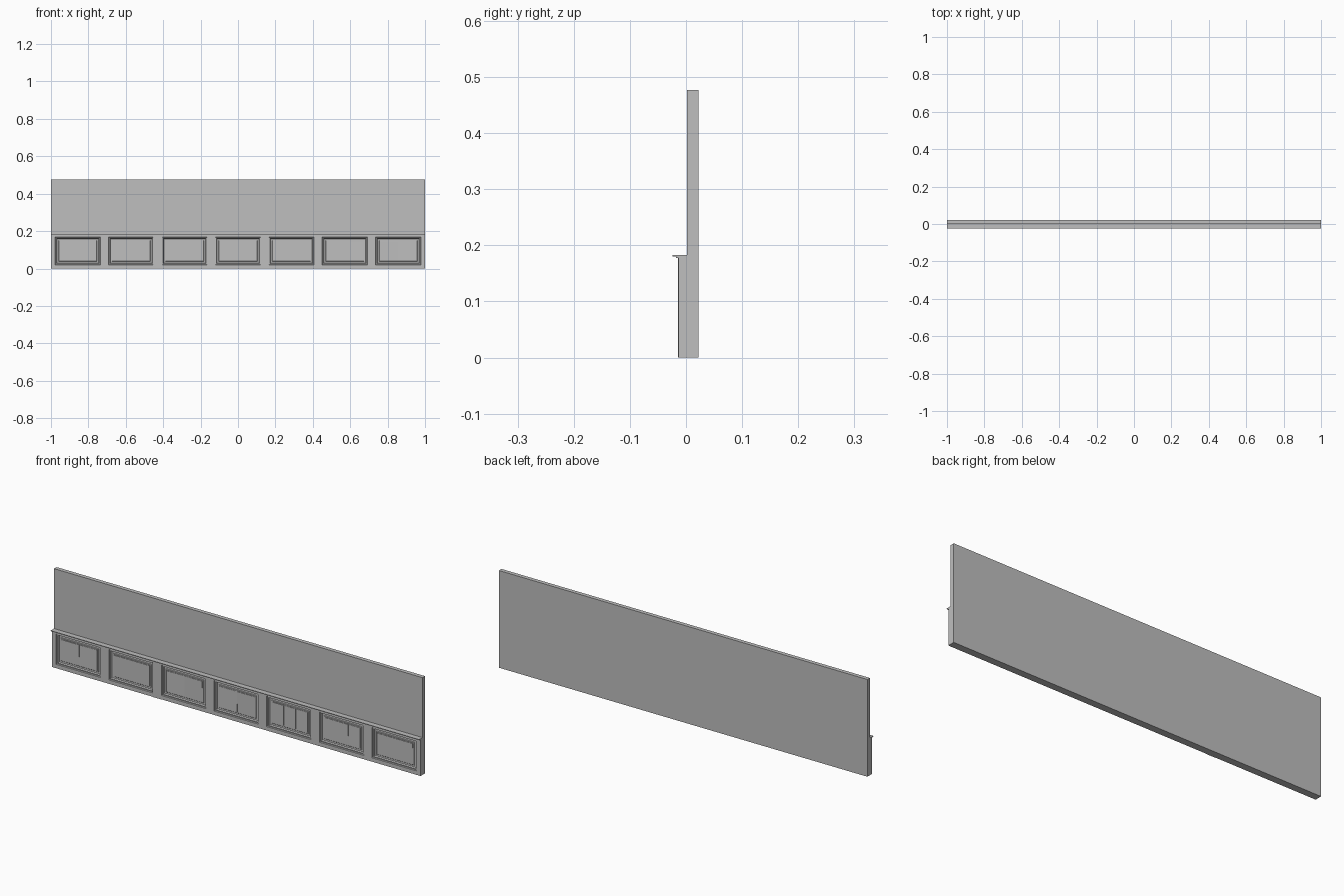
import bpy
import bmesh
import random

random.seed(4)
if "Cube" in bpy.data.objects:
    bpy.data.objects.remove(bpy.data.objects["Cube"], do_unlink=True)

# Single flat grey for the whole wall
grey = bpy.data.materials.new("wall_grey")
grey.use_nodes = True
colour = (0.52, 0.52, 0.52, 1)
grey.diffuse_color = colour
grey.node_tree.nodes["Principled BSDF"].inputs["Base Color"].default_value = colour


def finish(name, bm):
    bmesh.ops.recalc_face_normals(bm, faces=bm.faces)
    mesh = bpy.data.meshes.new(name)
    bm.to_mesh(mesh)
    bm.free()
    mesh.materials.append(grey)
    obj = bpy.data.objects.new(name, mesh)
    bpy.context.collection.objects.link(obj)
    return obj


def box(name, x0, x1, y0, y1, z0, z1):
    bm = bmesh.new()
    bmesh.ops.create_cube(bm, size=1)
    for v in bm.verts:
        v.co.x = x0 if v.co.x < 0 else x1
        v.co.y = y0 if v.co.y < 0 else y1
        v.co.z = z0 if v.co.z < 0 else z1
    return finish(name, bm)


def extrude_profile(name, profile):
    """Run a y-z profile along the whole wall."""
    bm = bmesh.new()
    face = bm.faces.new([bm.verts.new((-1, y, z)) for y, z in profile])
    moved = bmesh.ops.extrude_face_region(bm, geom=[face])["geom"]
    for v in moved:
        if isinstance(v, bmesh.types.BMVert):
            v.co.x = 1
    return finish(name, bm)


def stepped_panel(name, cx, half, z0, z1, steps):
    """Concentric rectangles, each an (inset, depth) step, closed in the middle."""
    bm = bmesh.new()
    rings = []
    for inset, y in steps:
        w = half - inset
        rings.append([bm.verts.new((cx + sx * w, y, z)) for sx, z in (
            (-1, z0 + inset), (1, z0 + inset), (1, z1 - inset), (-1, z1 - inset))])
    for a, b in zip(rings, rings[1:]):
        for i in range(4):
            j = (i + 1) % 4
            bm.faces.new((a[i], a[j], b[j], b[i]))
    bm.faces.new(rings[-1])
    obj = finish(name, bm)
    # Panels face the front
    for poly in obj.data.polygons:
        if poly.normal.y > 0.1:
            obj.data.flip_normals()
            break
    return obj


BACK, FACE = 0.002, -0.013
COUNT, HALF = 7, 0.121
PITCH = 2 / COUNT
LOW, HIGH, TOP = 0.019, 0.169, 0.18

# Plain wall slab
box("wall_slab", -1, 1, BACK, 0.022, 0, 0.477)

# Wainscot rails
box("bottom_rail", -1, 1, FACE, BACK, 0, LOW)
box("top_rail", -1, 1, FACE, BACK, HIGH, TOP)

# Stiles between the panel openings
centres = [-1 + PITCH * (i + 0.5) for i in range(COUNT)]
edges = [-1] + [c + s * HALF for c in centres for s in (-1, 1)] + [1]
for i in range(0, len(edges), 2):
    box(f"stile_{i // 2}", edges[i], edges[i + 1], FACE, BACK, LOW, HIGH)

# Cover strip on the second stile
box("cover_strip", -0.455, -0.405, FACE - 0.0015, FACE, 0, TOP)

# Ledge on top with a small moulding beneath
extrude_profile("ledge", [(BACK, 0.179), (FACE, 0.177), (-0.018, 0.177),
                          (-0.018, 0.18), (-0.024, 0.18), (-0.024, 0.183),
                          (BACK, 0.183)])

# Recessed panels with moulded rims and loose vertical boards
steps = [(0, FACE), (0.002, -0.008), (0.007, -0.0085), (0.010, -0.002),
         (0.018, -0.002), (0.020, -0.004)]
board_splits = [2, 1, 2, 2, 3, 3, 2]
for n, (cx, count) in enumerate(zip(centres, board_splits)):
    stepped_panel(f"panel_{n}", cx, HALF, LOW, HIGH, steps)
    x0, width = cx - HALF + 0.024, 2 * (HALF - 0.024)
    for b in range(count):
        board = box(f"panel_{n}_board_{b}", x0 + width * b / count,
                    x0 + width * (b + 1) / count - 0.001, -0.006, -0.003,
                    LOW + 0.025, HIGH - 0.025)
        # Slight unevenness on the front of each board
        for v in board.data.vertices:
            if v.co.y < -0.005:
                v.co.y += random.uniform(-0.0012, 0.0012)
